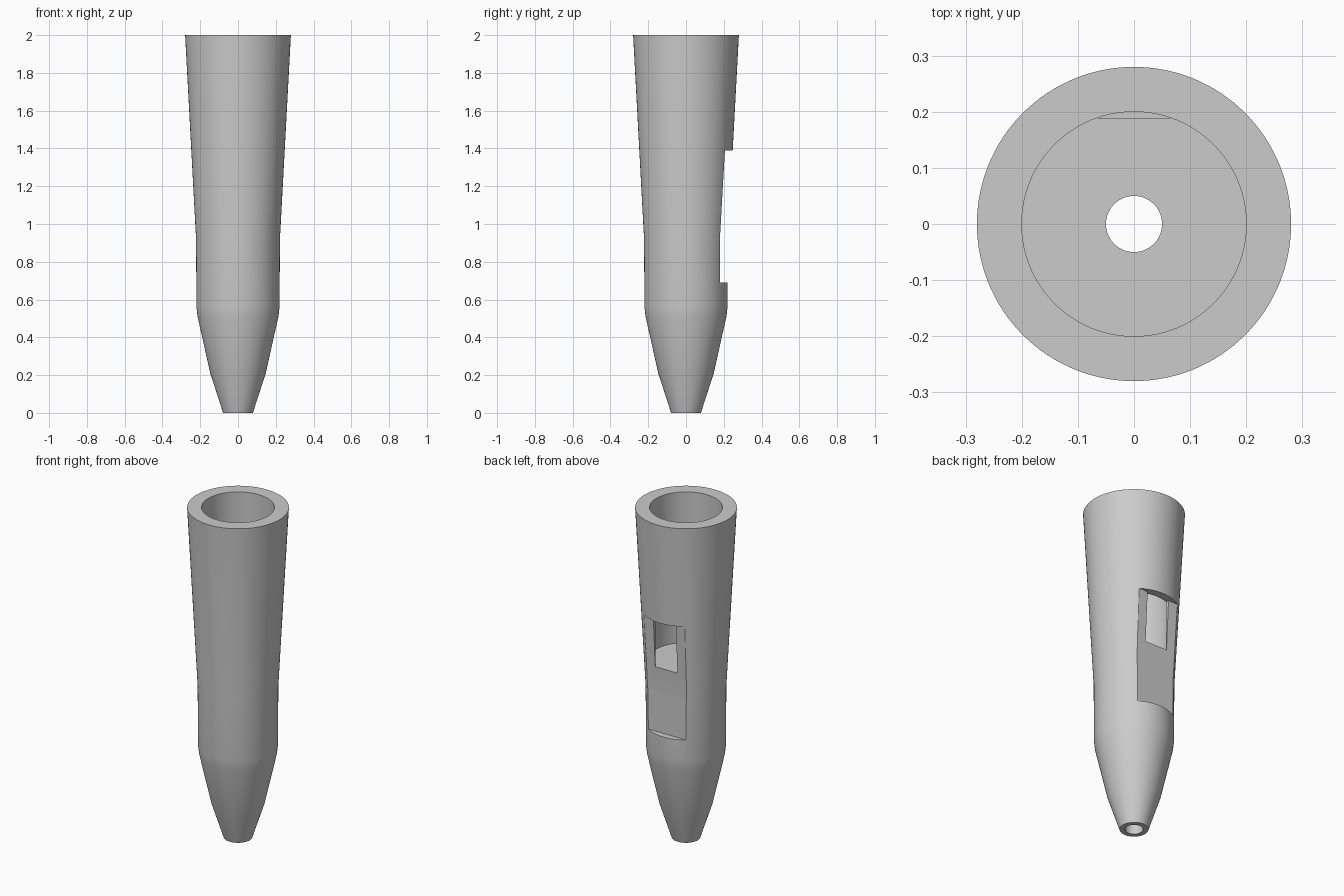
import bpy
import bmesh
import math

if "Cube" in bpy.data.objects:
    bpy.data.objects.remove(bpy.data.objects["Cube"], do_unlink=True)

SEGMENTS = 128
FLOOR_Z = 1.085          # floor of the wide bore
POCKET_Z = (0.69, 1.39)  # flat recess on the back

grey = bpy.data.materials.new("plain_grey")
grey.use_nodes = True
grey.diffuse_color = (0.6, 0.6, 0.6, 1)
grey.node_tree.nodes["Principled BSDF"].inputs["Base Color"].default_value = grey.diffuse_color


def finish(bm, name):
    bmesh.ops.recalc_face_normals(bm, faces=bm.faces)
    mesh = bpy.data.meshes.new(name)
    bm.to_mesh(mesh)
    bm.free()
    mesh.materials.append(grey)
    obj = bpy.data.objects.new(name, mesh)
    bpy.context.collection.objects.link(obj)
    return obj


def lathe(name, profile):
    """Revolve a closed (radius, z) outline around the z axis."""
    bm = bmesh.new()
    rings = []
    for i in range(SEGMENTS):
        a = 2 * math.pi * i / SEGMENTS
        rings.append([bm.verts.new((r * math.cos(a), r * math.sin(a), z)) for r, z in profile])
    n = len(profile)
    for i, ring in enumerate(rings):
        following = rings[(i + 1) % SEGMENTS]
        for j in range(n):
            k = (j + 1) % n
            bm.faces.new((ring[j], following[j], following[k], ring[k]))
    return finish(bm, name)


def prism(name, outline, half_width):
    """Extrude a (y, z) outline sideways along x."""
    bm = bmesh.new()
    face = bm.faces.new([bm.verts.new((-half_width, y, z)) for y, z in outline])
    moved = bmesh.ops.extrude_face_region(bm, geom=[face])["geom"]
    verts = [v for v in moved if isinstance(v, bmesh.types.BMVert)]
    bmesh.ops.translate(bm, verts=verts, vec=(2 * half_width, 0, 0))
    return finish(bm, name)


def cut(target, cutter):
    mod = target.modifiers.new("cut", "BOOLEAN")
    mod.operation = "DIFFERENCE"
    mod.solver = "EXACT"
    mod.object = cutter
    bpy.context.view_layer.objects.active = target
    bpy.ops.object.modifier_apply(modifier=mod.name)
    bpy.data.objects.remove(cutter, do_unlink=True)


# Tapered hollow body: outer wall upwards, then wide bore and narrow tip hole
outer = [(0.079, 0), (0.147, 0.21), (0.214, 0.51), (0.22, 0.56), (0.222, 0.92), (0.28, 2)]
inner = [(0.2, 2), (0.2, FLOOR_Z), (0.05, FLOOR_Z), (0.05, 0)]
body = lathe("tapered_tube", outer + inner)

# Flat recess that follows the taper of the back wall
low, high = POCKET_Z
cut(body, prism("recess_cutter",
                [(0.181, low), (0.181, 0.95), (0.206, high), (0.5, high), (0.5, low)], 0.3))

# Window from the recess into the bore
cut(body, prism("window_cutter",
                [(0.1, FLOOR_Z), (0.1, high), (0.4, high), (0.4, FLOOR_Z)], 0.075))

# Smooth round walls with crisp rims
bpy.ops.object.select_all(action="DESELECT")
body.select_set(True)
bpy.context.view_layer.objects.active = body
bpy.ops.object.shade_smooth_by_angle(angle=math.radians(25))
